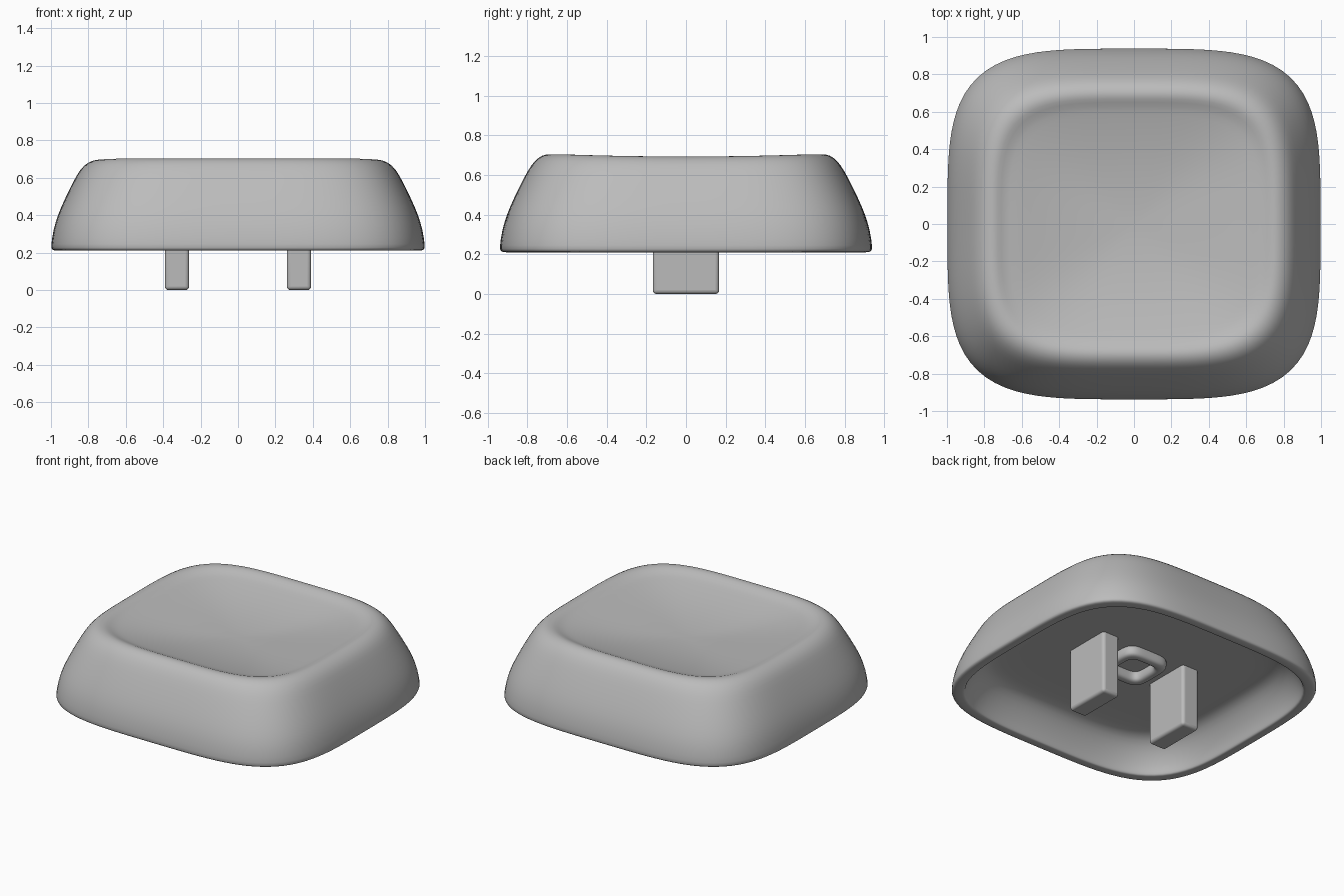
import bpy, bmesh, math

if "Cube" in bpy.data.objects:
    bpy.data.objects.remove(bpy.data.objects["Cube"])

grey = bpy.data.materials.new("plain grey")
grey.diffuse_color = (0.5, 0.5, 0.5, 1)
grey.use_nodes = True
grey.node_tree.nodes["Principled BSDF"].inputs["Base Color"].default_value = grey.diffuse_color

HX, HY, POWER, SEGMENTS = 1.0, 0.94, 4.0, 64


def outline(hx, hy, z, power=POWER, count=SEGMENTS):
    """Points of a rounded square (superellipse)."""
    pts = []
    for i in range(count):
        a = 2 * math.pi * i / count
        c, s = math.cos(a), math.sin(a)
        r = (abs(c) ** power + abs(s) ** power) ** (-1 / power)
        pts.append((hx * r * c, hy * r * s, z))
    return pts


def loft(name, rings, closed=False, levels=1):
    """Skin a list of rings; ends are fanned to a centre unless closed."""
    bm = bmesh.new()
    loops = [[bm.verts.new(p) for p in ring] for ring in rings]
    pairs = list(zip(loops, loops[1:]))
    if closed:
        pairs.append((loops[-1], loops[0]))
    n = len(rings[0])
    for a, b in pairs:
        for i in range(n):
            j = (i + 1) % n
            bm.faces.new((a[i], a[j], b[j], b[i]))
    if not closed:
        for loop in (loops[0], loops[-1]):
            centre = bm.verts.new((0, 0, loop[0].co.z))
            for i in range(n):
                bm.faces.new((loop[i], loop[(i + 1) % n], centre))
    bmesh.ops.recalc_face_normals(bm, faces=bm.faces)
    mesh = bpy.data.meshes.new(name)
    bm.to_mesh(mesh)
    bm.free()
    obj = bpy.data.objects.new(name, mesh)
    bpy.context.collection.objects.link(obj)
    sub = obj.modifiers.new("smooth", 'SUBSURF')
    sub.levels = sub.render_levels = levels
    finish(obj)
    return obj


def finish(obj):
    obj.data.materials.append(grey)
    for p in obj.data.polygons:
        p.use_smooth = True


# Cap shell: (inset from the outline, height), from the cavity ceiling
# around the bottom rim, up the outer wall and over the crest
profile = [(0.60, 0.43), (0.30, 0.43), (0.22, 0.425), (0.17, 0.40),
           (0.12, 0.34), (0.085, 0.27), (0.075, 0.23), (0.07, 0.213),
           (0.06, 0.21), (0.02, 0.21), (0.004, 0.216), (0.0, 0.235),
           (0.012, 0.32), (0.036, 0.40), (0.075, 0.49), (0.13, 0.60),
           (0.16, 0.65), (0.195, 0.69), (0.235, 0.706), (0.27, 0.702)]
rings = [outline(HX - d, HY - d, z) for d, z in profile]

# Scooped dish on top
for t in (1.0, 0.93, 0.8, 0.65, 0.5, 0.35, 0.2, 0.08):
    rings.append(outline(0.69 * t, 0.63 * t, 0.595 + 0.085 * t * t))

# The crest sags a little midway along the left and right sides
for k in range(17, 21):
    rings[k] = [(x, y, z - 0.01 * max(0, 1 - (y / 0.6) ** 2)
                 * min(1, abs(x) / 0.7) ** 4) for x, y, z in rings[k]]
loft("cap_shell", rings)

# Two mounting legs hanging from the ceiling
for side, label in ((-1, "left"), (1, "right")):
    bpy.ops.mesh.primitive_cube_add(size=1, location=(side * 0.326, 0, 0.225))
    leg = bpy.context.object
    leg.name = label + "_leg"
    leg.scale = (0.13, 0.335, 0.45)
    bpy.ops.object.transform_apply(location=False, rotation=False, scale=True)
    bevel = leg.modifiers.new("bevel", 'BEVEL')
    bevel.width, bevel.segments = 0.02, 4
    finish(leg)
    bpy.ops.object.shade_smooth_by_angle()

# Small rounded square collar in the middle of the ceiling
collar = [(0.10, 0.45), (0.10, 0.385), (0.108, 0.367), (0.125, 0.36),
          (0.145, 0.36), (0.162, 0.367), (0.17, 0.385), (0.17, 0.45)]
loft("centre_collar", [outline(h, h, z, 5, 40) for h, z in collar], closed=True)
